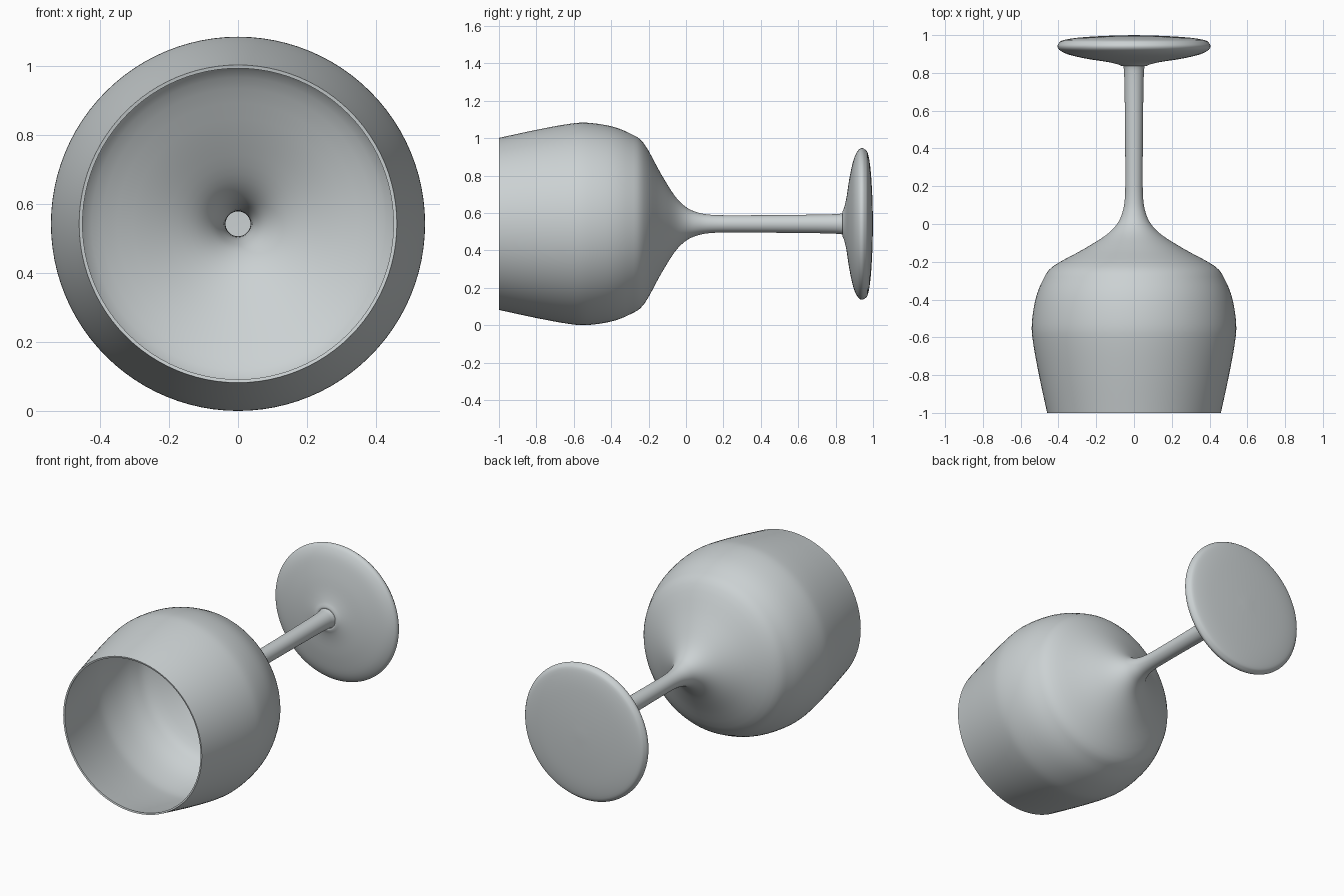
import bpy
import bmesh
import math
from mathutils import Matrix, Vector

cube = bpy.data.objects.get("Cube")
if cube:
    bpy.data.objects.remove(cube, do_unlink=True)

AXIS_Z = 0.542
SEGMENTS = 96

# Pale grey glass
glass = bpy.data.materials.new("pale_grey_glass")
glass.use_nodes = True
colour = (0.60, 0.64, 0.65, 1.0)
glass.diffuse_color = colour
glass.node_tree.nodes["Principled BSDF"].inputs["Base Color"].default_value = colour


def smooth_path(points, steps):
    """Catmull-Rom curve through (radius, y) points."""
    pts = [Vector(p) for p in points]
    pts = [2 * pts[0] - pts[1]] + pts + [2 * pts[-1] - pts[-2]]
    path = []
    for a, b, c, d in zip(pts, pts[1:], pts[2:], pts[3:]):
        for i in range(steps):
            t = i / steps
            path.append(0.5 * (2 * b + (c - a) * t + (2 * a - 5 * b + 4 * c - d) * t * t
                               + (3 * b - a - 3 * c + d) * t ** 3))
    return path + [pts[-2]]


# Outer profile from the rim, down the bowl and stem, to the foot
bowl = [(0.46, -1), (0.503, -0.8), (0.534, -0.63), (0.541, -0.53), (0.522, -0.4),
        (0.484, -0.3), (0.43, -0.225), (0.27, -0.135), (0.15, -0.06), (0.09, 0)]
stem = [(0.062, 0.06), (0.049, 0.13), (0.046, 0.25), (0.048, 0.55), (0.053, 0.81)]
foot = [(0.07, 0.838), (0.13, 0.856), (0.24, 0.873), (0.34, 0.895), (0.39, 0.918),
        (0.405, 0.938), (0.398, 0.957), (0.375, 0.973)]
base = [(0.29, 0.987), (0.15, 0.996), (0, 1)]
profile = smooth_path(bowl + stem + foot + base, 4)

# Revolve the profile around the y axis
bm = bmesh.new()
verts = [bm.verts.new((r, y, 0)) for r, y in profile]
edges = [bm.edges.new(pair) for pair in zip(verts, verts[1:])]
bmesh.ops.spin(bm, geom=verts + edges, cent=(0, 0, 0), axis=(0, 1, 0),
               angle=math.tau, steps=SEGMENTS)
bmesh.ops.remove_doubles(bm, verts=bm.verts, dist=0.0002)
bmesh.ops.recalc_face_normals(bm, faces=bm.faces)

# Make the normals point outward, judged on the bowl wall
bm.faces.ensure_lookup_table()
wall = min(bm.faces, key=lambda f: f.calc_center_median().y)
centre = wall.calc_center_median()
if wall.normal.dot(Vector((centre.x, 0, centre.z))) < 0:
    bmesh.ops.reverse_faces(bm, faces=bm.faces)
bmesh.ops.transform(bm, matrix=Matrix.Translation((0, 0, AXIS_Z)), verts=bm.verts)

mesh = bpy.data.meshes.new("wine_glass")
bm.to_mesh(mesh)
bm.free()
mesh.materials.append(glass)
wine_glass = bpy.data.objects.new("wine_glass", mesh)
bpy.context.collection.objects.link(wine_glass)

# Thin wall with an open bowl and hollow stem
shell = wine_glass.modifiers.new("thin_wall", "SOLIDIFY")
shell.thickness = 0.01
shell.offset = -1

bpy.ops.object.select_all(action="DESELECT")
wine_glass.select_set(True)
bpy.context.view_layer.objects.active = wine_glass
bpy.ops.object.modifier_apply(modifier=shell.name)
bpy.ops.object.shade_smooth_by_angle(angle=math.radians(40))
